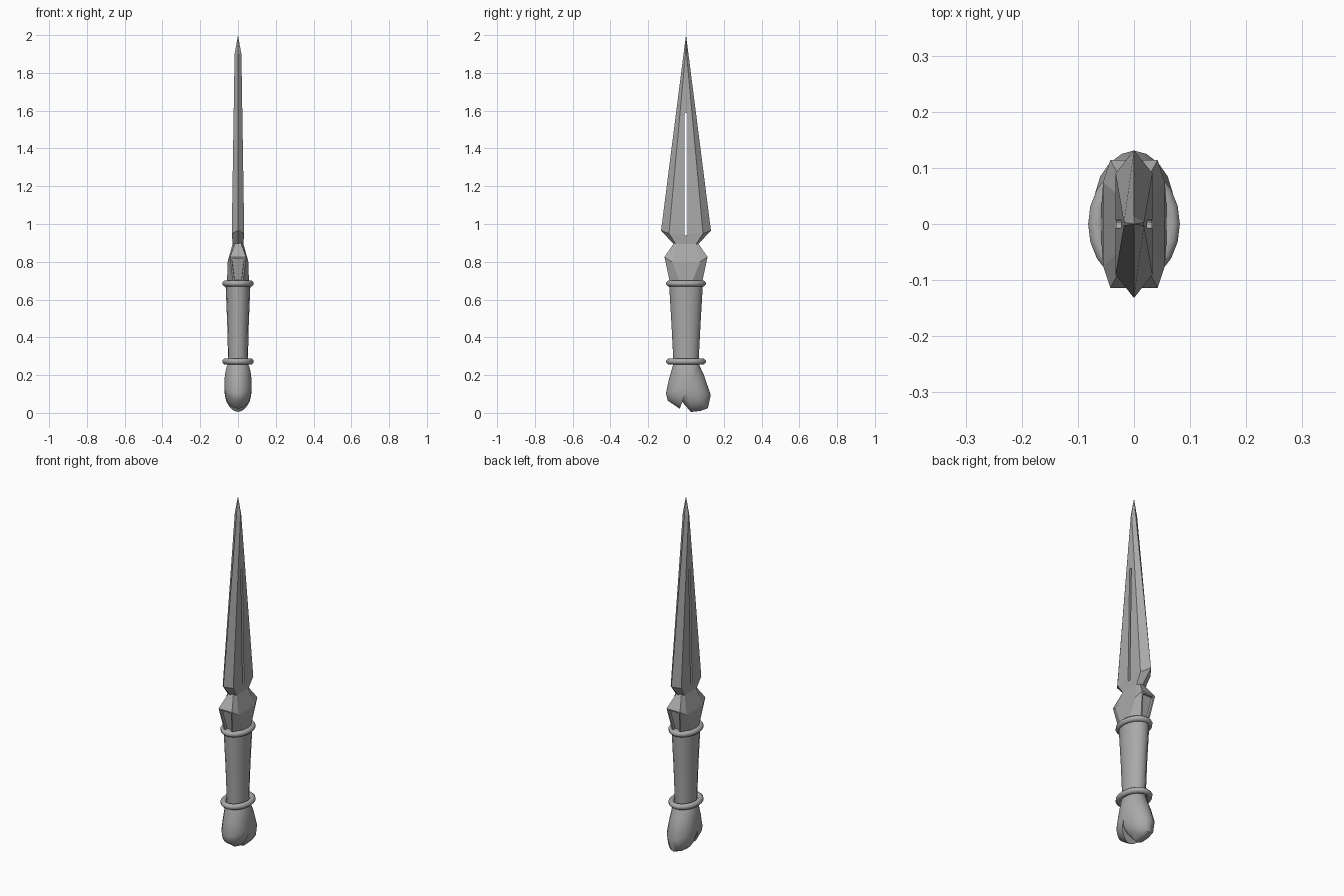
import bpy, bmesh, math

cube = bpy.data.objects.get("Cube")
if cube:
    bpy.data.objects.remove(cube, do_unlink=True)

steel = bpy.data.materials.new("plain grey")
steel.use_nodes = True
GREY = (0.4, 0.4, 0.4, 1)
steel.diffuse_color = GREY
steel.node_tree.nodes["Principled BSDF"].inputs["Base Color"].default_value = GREY


def finish(name, bm, smooth=None):
    bmesh.ops.recalc_face_normals(bm, faces=bm.faces)
    mesh = bpy.data.meshes.new(name)
    bm.to_mesh(mesh)
    bm.free()
    mesh.materials.append(steel)
    ob = bpy.data.objects.new(name, mesh)
    bpy.context.collection.objects.link(ob)
    if smooth:
        bpy.ops.object.select_all(action='DESELECT')
        ob.select_set(True)
        bpy.context.view_layer.objects.active = ob
        bpy.ops.object.shade_smooth_by_angle(angle=math.radians(smooth))
    return ob


def bridge(bm, a, b):
    n = len(a)
    return [bm.faces.new((a[i], a[(i + 1) % n], b[(i + 1) % n], b[i])) for i in range(n)]


def loft(bm, sections, cap_start=True, cap_end=True):
    loops = [[bm.verts.new(p) for p in s] for s in sections]
    faces = [f for a, b in zip(loops, loops[1:]) for f in bridge(bm, a, b)]
    if cap_start:
        bm.faces.new(loops[0])
    if cap_end:
        bm.faces.new(loops[-1])
    return loops, faces


def ellipse(rx, ry, z, n=16):
    return [(rx * math.cos(math.tau * i / n), ry * math.sin(math.tau * i / n), z)
            for i in range(n)]


# Blade: six-sided section with flat sides and two cutting edges
def hexagon(t, flat, edge, z_flat, z_edge):
    return [(t, -flat, z_flat), (t, flat, z_flat), (0, edge, z_edge),
            (-t, flat, z_flat), (-t, -flat, z_flat), (0, -edge, z_edge)]


bm = bmesh.new()
loops, _ = loft(bm, [hexagon(0.027, 0.045, 0.062, 0.88, 0.89),
                     hexagon(0.033, 0.09, 0.132, 0.95, 0.965),
                     hexagon(0.018, 0.003, 0.013, 1.9, 1.9)], cap_end=False)
tip = bm.verts.new((0, 0, 2))
top = loops[-1]
for i in range(6):
    bm.faces.new((top[i], top[(i + 1) % 6], tip))
blade = finish("blade", bm)

# Narrow round-ended slot through the blade
bm = bmesh.new()
outline = []
for i in range(12):
    a = math.tau * (i + 0.5) / 12
    outline.append((0.007 * math.cos(a), (1.583 if i < 6 else 0.945) + 0.007 * math.sin(a)))
loft(bm, [[(x, y, z) for y, z in outline] for x in (-0.1, 0.1)])
cutter = finish("slot_cutter", bm)
cutter.hide_render = True
cutter.hide_set(True)
cut = blade.modifiers.new("slot", 'BOOLEAN')
cut.operation = 'DIFFERENCE'
cut.solver = 'EXACT'
cut.object = cutter


# Guard: eight-sided collar with flared prongs and a tapered recess front and back
def octagon(x1, y1, x2, y2, z1, z2):
    return [(x1, -y1, z1), (x1, y1, z1), (x2, y2, z2), (-x2, y2, z2),
            (-x1, y1, z1), (-x1, -y1, z1), (-x2, -y2, z2), (x2, -y2, z2)]


bm = bmesh.new()
loops, faces = loft(bm, [octagon(0.058, 0.03, 0.026, 0.085, 0.69, 0.69),
                         octagon(0.055, 0.075, 0.042, 0.114, 0.80, 0.825),
                         octagon(0.027, 0.05, 0.015, 0.063, 0.90, 0.90)])
bmesh.ops.recalc_face_normals(bm, faces=bm.faces)
panels = [faces[2], faces[6]]
bmesh.ops.inset_individual(bm, faces=panels, thickness=0.012)
bmesh.ops.inset_individual(bm, faces=panels, thickness=0.001, depth=-0.015)
finish("guard", bm)

# Grip: oval tube widening upward
bm = bmesh.new()
loft(bm, [ellipse(0.052, 0.066, 0.26), ellipse(0.057, 0.077, 0.47), ellipse(0.066, 0.09, 0.69)])
finish("grip", bm, 40)

# Oval rings at both ends of the grip
for name, z in (("lower_ring", 0.272), ("upper_ring", 0.685)):
    bm = bmesh.new()
    sections = []
    for k in range(8):
        a = math.tau * (k + 0.5) / 8
        r = 0.016 * math.cos(a)
        sections.append(ellipse(0.067 + r, 0.09 + r, z + 0.016 * math.sin(a), 20))
    loops, _ = loft(bm, sections, False, False)
    bridge(bm, loops[-1], loops[0])
    finish(name, bm, 50)

# Pommel: notched side outline, rounded off towards both sides
profile = [(-0.05, 0.31), (-0.07, 0.25), (-0.09, 0.18), (-0.106, 0.105), (-0.097, 0.065),
           (-0.033, 0.022), (-0.02, 0.058), (0.026, 0.005), (0.075, 0.01), (0.116, 0.025),
           (0.131, 0.095), (0.095, 0.2), (0.072, 0.25), (0.05, 0.31)]
layers = [(0, 1), (0.022, 0.95), (0.043, 0.82), (0.06, 0.62), (0.069, 0.38), (0.072, 0.15)]
layers = [(-x, s) for x, s in layers[:0:-1]] + layers
bm = bmesh.new()
loft(bm, [[(x, 0.01 + (y - 0.01) * s, 0.14 + (z - 0.14) * s) for y, z in profile]
          for x, s in layers])
finish("pommel", bm, 45)
